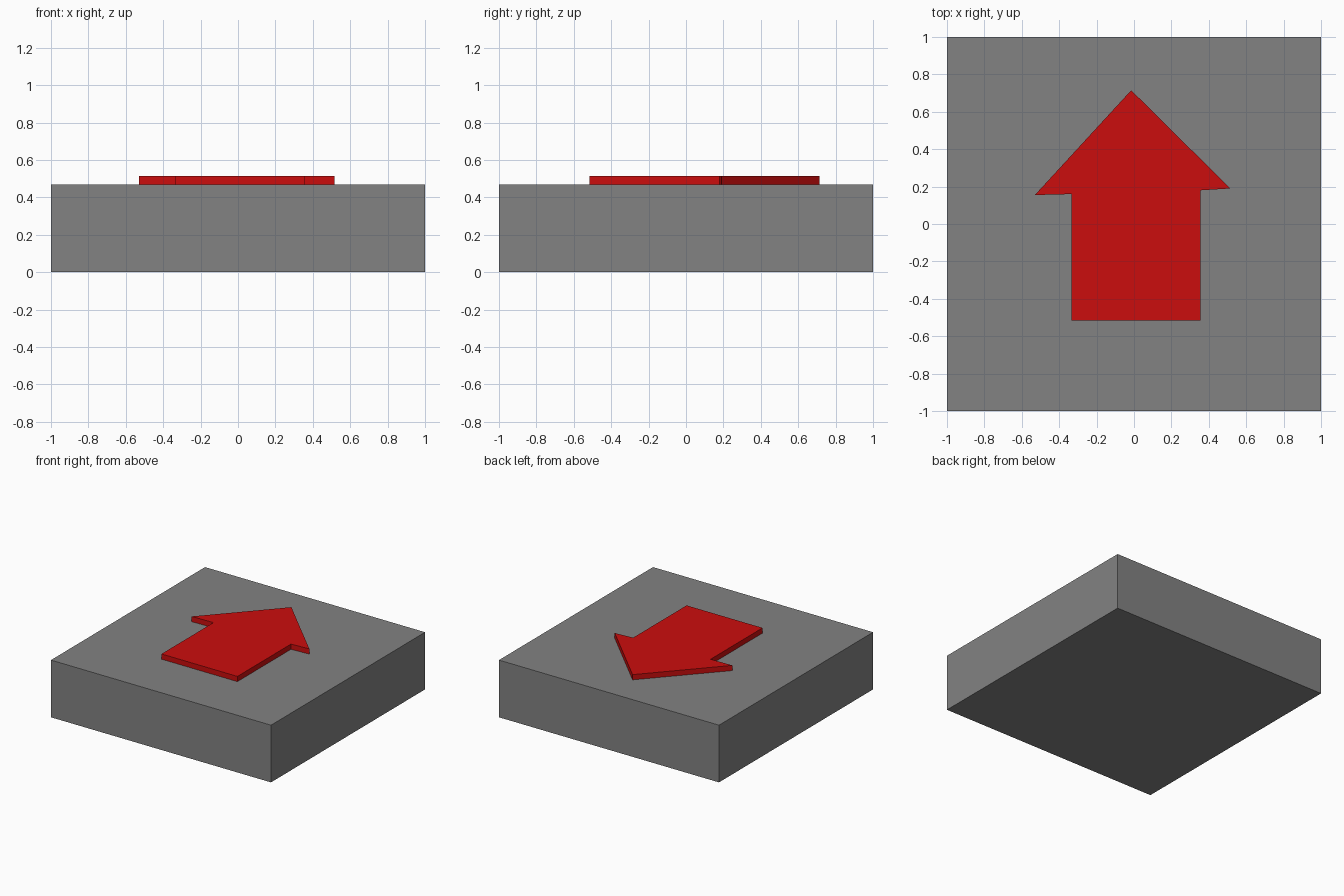
import bpy
import bmesh

default = bpy.data.objects.get("Cube")
if default:
    bpy.data.objects.remove(default, do_unlink=True)


def make_material(name, rgb):
    mat = bpy.data.materials.new(name)
    mat.use_nodes = True
    color = (*rgb, 1.0)
    mat.diffuse_color = color
    mat.node_tree.nodes["Principled BSDF"].inputs["Base Color"].default_value = color
    return mat


def extrude_outline(name, outline, bottom, top, mat):
    """Raise a flat outline into a closed solid."""
    bm = bmesh.new()
    face = bm.faces.new([bm.verts.new((x, y, bottom)) for x, y in outline])
    raised = bmesh.ops.extrude_face_region(bm, geom=[face], use_keep_orig=True)
    verts = [g for g in raised["geom"] if isinstance(g, bmesh.types.BMVert)]
    bmesh.ops.translate(bm, verts=verts, vec=(0, 0, top - bottom))
    bmesh.ops.recalc_face_normals(bm, faces=bm.faces[:])
    mesh = bpy.data.meshes.new(name)
    bm.to_mesh(mesh)
    bm.free()
    mesh.materials.append(mat)
    obj = bpy.data.objects.new(name, mesh)
    bpy.context.collection.objects.link(obj)
    return obj


grey = make_material("Grey", (0.225, 0.225, 0.225))
red = make_material("Red", (0.6, 0.004, 0.004))

BASE_TOP = 0.47
ARROW_TOP = 0.513

# Square base block
square = [(-1, -1), (1, -1), (1, 1), (-1, 1)]
extrude_outline("base_block", square, 0, BASE_TOP, grey)

# Raised arrow, slightly uneven, pointing to the back
arrow = [
    (-0.335, -0.515), (0.355, -0.515),  # tail
    (0.355, 0.18), (0.515, 0.19),       # left barb
    (-0.015, 0.715),                    # tip
    (-0.53, 0.155), (-0.335, 0.16),     # right barb
]
extrude_outline("arrow", arrow, BASE_TOP, ARROW_TOP, red)
